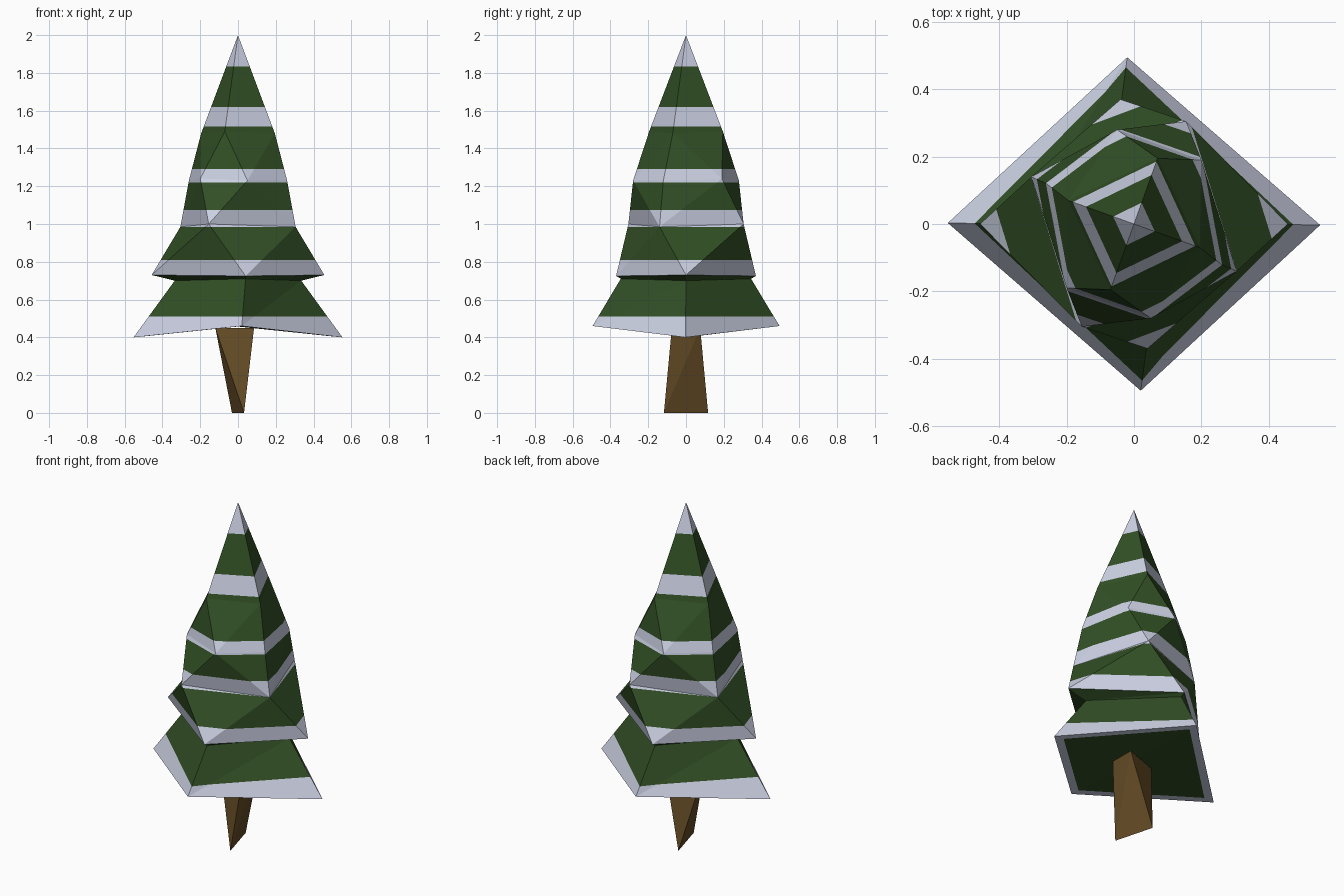
import bpy, bmesh, math
from mathutils import Vector

if "Cube" in bpy.data.objects:
    bpy.data.objects.remove(bpy.data.objects["Cube"])


def material(name, rgb):
    m = bpy.data.materials.new(name)
    m.diffuse_color = (*rgb, 1)
    m.use_nodes = True
    m.node_tree.nodes["Principled BSDF"].inputs["Base Color"].default_value = m.diffuse_color
    return m


green = material("needle green", (0.032, 0.08, 0.019))
snow = material("snow", (0.61, 0.645, 0.78))
brown = material("bark brown", (0.127, 0.072, 0.019))


def sym(*pts):
    """Counter-clockwise half ring plus the same points turned by 180 degrees."""
    return [Vector(p) for p in pts] + [Vector((-x, -y, z)) for x, y, z in pts]


def stitch(bm, low, high):
    """Join two rings with triangles, always along the shorter diagonal."""
    n, m = len(low), len(high)
    a0 = math.atan2(low[0].co.y, low[0].co.x)

    def gap(j):
        d = math.atan2(high[j].co.y, high[j].co.x) - a0
        return abs((d + math.pi) % (2 * math.pi) - math.pi)
    s = min(range(m), key=gap)
    i = j = 0
    while i < n or j < m:
        a, b = low[i % n], high[(s + j) % m]
        a2, b2 = low[(i + 1) % n], high[(s + j + 1) % m]
        step_low = j >= m or (i < n and (a2.co - b.co).length <= (b2.co - a.co).length)
        if step_low:
            bm.faces.new((a, a2, b))
            i += 1
        else:
            bm.faces.new((a, b2, b))
            j += 1


def finish(name, bm, mats):
    bmesh.ops.recalc_face_normals(bm, faces=bm.faces[:])
    me = bpy.data.meshes.new(name)
    bm.to_mesh(me)
    bm.free()
    for m in mats:
        me.materials.append(m)
    bpy.context.collection.objects.link(bpy.data.objects.new(name, me))


# Foliage: twisted rings from the underside up to the tip
rings = [
    sym((0.018, -0.44, 0.459), (0.49, 0, 0.406)),
    sym((0.02, -0.495, 0.46), (0.553, -0.003, 0.40)),
    sym((0.04, -0.345, 0.71), (0.335, 0, 0.70)),
    sym((0.04, -0.37, 0.725), (0.457, 0, 0.73)),
    sym((-0.155, -0.305, 1.0), (0.305, -0.14, 0.985)),
    sym((-0.2, -0.19, 1.24), (0.05, -0.28, 1.23), (0.26, -0.12, 1.23)),
    sym((-0.07, -0.195, 1.49), (0.195, -0.07, 1.48)),
]
bm = bmesh.new()
loops = [[bm.verts.new(p) for p in r] for r in rings]
for low, high in zip(loops, loops[1:]):
    stitch(bm, low, high)
tip = bm.verts.new((0, 0, 2))
top = loops[-1]
for k in range(4):
    bm.faces.new((top[k], top[(k + 1) % 4], tip))

# Snow bands: cut at the band heights, then colour by height
bands = [(0.0, 0.51), (0.735, 0.81), (0.985, 1.075), (1.22, 1.29), (1.515, 1.62), (1.835, 2.1)]
for z in (0.51, 0.81, 0.985, 1.075, 1.22, 1.29, 1.515, 1.62, 1.835):
    bmesh.ops.bisect_plane(bm, geom=bm.verts[:] + bm.edges[:] + bm.faces[:],
                           plane_co=(0, 0, z), plane_no=(0, 0, 1))
for f in bm.faces:
    h = f.calc_center_median().z
    f.material_index = int(any(a < h < b for a, b in bands))

# Green underside inside the snowy rim, folded front to back
u = loops[0]
for tri in ((u[0], u[2], u[1]), (u[0], u[3], u[2])):
    bm.faces.new(tri).material_index = 0
finish("foliage", bm, [green, snow])

# Trunk: triangular top tapering to a slanted wedge foot
bm = bmesh.new()
foot = [bm.verts.new(p) for p in ((0.032, -0.117, 0), (-0.032, 0.117, 0))]
head = [bm.verts.new(p) for p in ((-0.12, 0, 0.45), (0.085, -0.075, 0.45), (0.085, 0.075, 0.45))]
bmesh.ops.convex_hull(bm, input=foot + head)
finish("trunk", bm, [brown])
